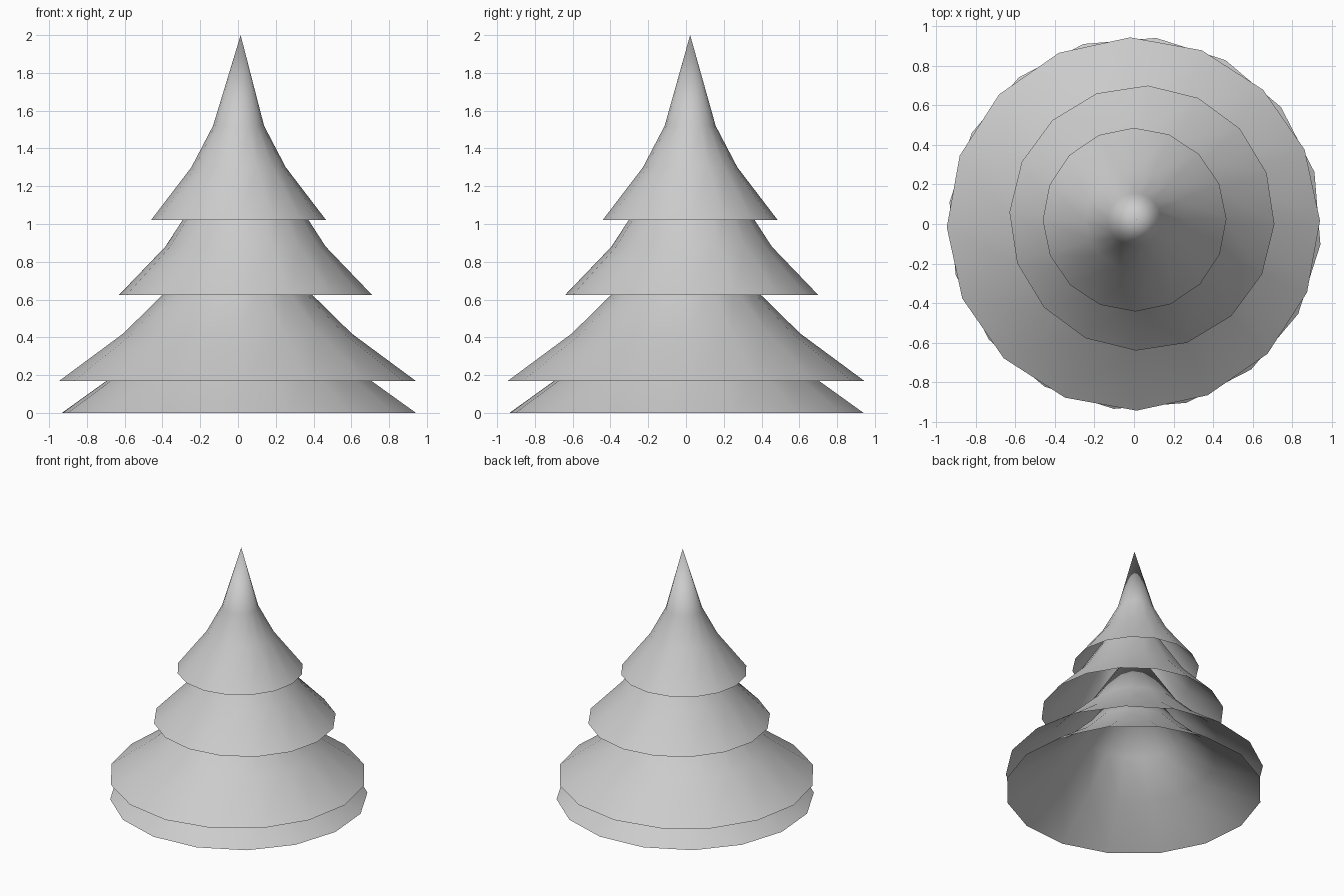
import bpy, math

if "Cube" in bpy.data.objects:
    bpy.data.objects.remove(bpy.data.objects["Cube"])

SIDES = 16


def skirt(name, centre, turn, profile, tip):
    """Open-bottomed, flared cone: rings of (radius, z) closed by a tip point."""
    verts, faces = [], []
    for r, z in profile:
        for i in range(SIDES):
            a = 2 * math.pi * i / SIDES + math.radians(turn)
            verts.append((centre[0] + r * math.cos(a), centre[1] + r * math.sin(a), z))
    for k in range(len(profile) - 1):
        for i in range(SIDES):
            j = (i + 1) % SIDES
            lo, hi = k * SIDES, (k + 1) * SIDES
            faces.append((lo + i, lo + j, hi + j, hi + i))
    verts.append(tip)
    last = (len(profile) - 1) * SIDES
    for i in range(SIDES):
        faces.append((last + i, last + (i + 1) % SIDES, len(verts) - 1))
    mesh = bpy.data.meshes.new(name)
    mesh.from_pydata(verts, [], faces)
    mesh.polygons.foreach_set("use_smooth", [True] * len(mesh.polygons))
    obj = bpy.data.objects.new(name, mesh)
    bpy.context.collection.objects.link(obj)
    return obj


# Four overlapping branch tiers, bottom to top
skirt("bottom_tier", (0.005, 0.003), -6.5,
      [(0.943, 0.0), (0.60, 0.245), (0.36, 0.48)], (0.005, 0.003, 1.0))
skirt("lower_tier", (-0.003, 0.0), 1.0,
      [(0.943, 0.17), (0.605, 0.42), (0.34, 0.68)], (0.0, 0.0, 1.2))
skirt("middle_tier", (0.04, 0.03), -2.6,
      [(0.67, 0.625), (0.425, 0.88), (0.25, 1.15)], (0.035, 0.03, 1.58))
skirt("top_tier", (0.003, 0.022), 0.5,
      [(0.464, 1.02), (0.25, 1.30), (0.135, 1.52)], (0.014, 0.022, 2.0))
